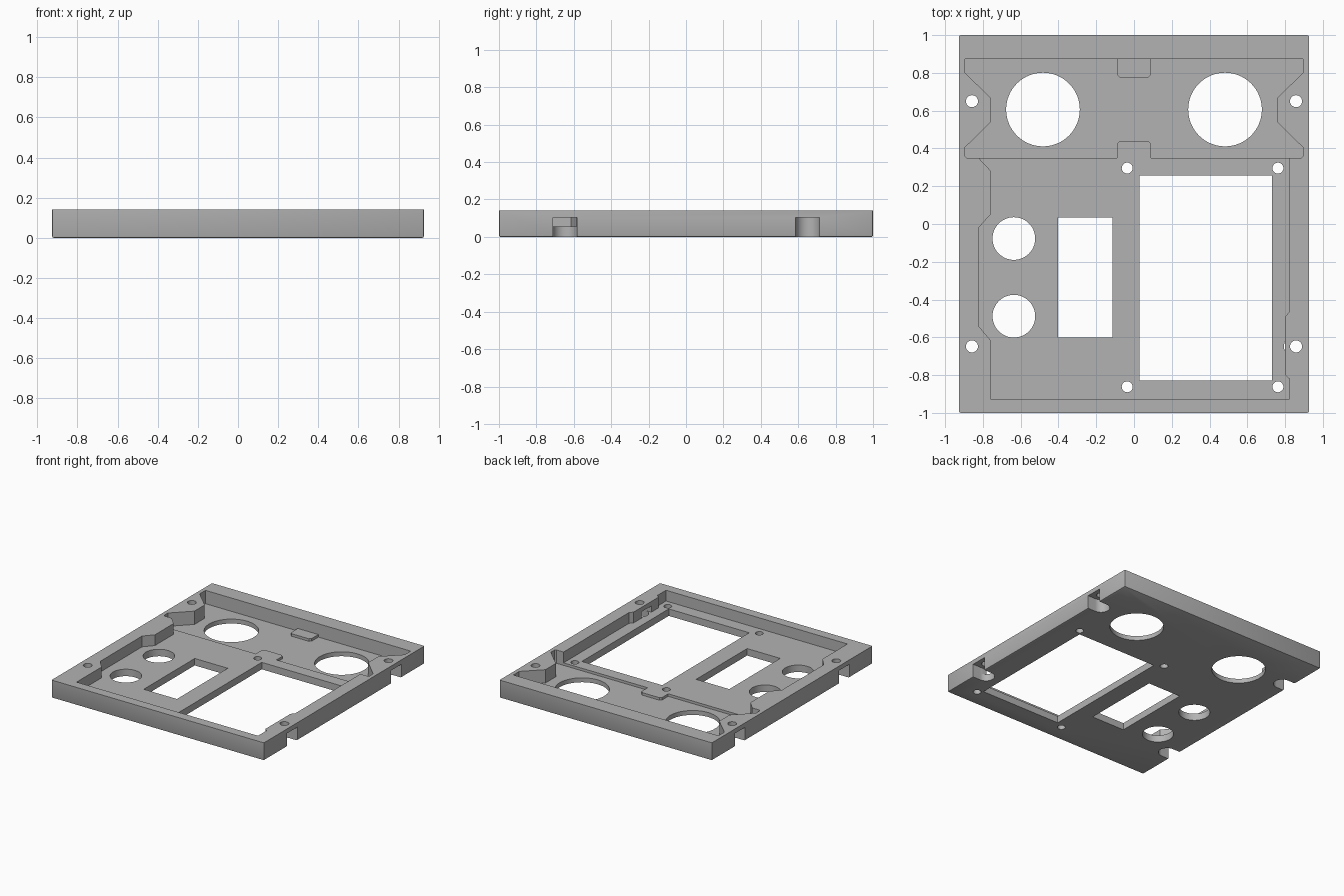
import bpy, bmesh
from math import cos, sin, tau, radians

if "Cube" in bpy.data.objects:
    bpy.data.objects.remove(bpy.data.objects["Cube"])

grey = bpy.data.materials.new("plain_grey")
grey.use_nodes = True
grey.diffuse_color = (0.45, 0.45, 0.45, 1)
grey.node_tree.nodes["Principled BSDF"].inputs["Base Color"].default_value = (0.45, 0.45, 0.45, 1)

HALF_X, HEIGHT = 0.926, 0.14
FLOOR, DEEP_FLOOR = 0.055, 0.035
ABOVE, BELOW = 0.2, -0.05


def prism(name, outline, z0, z1, bevel=0):
    """Extrude a flat outline between two heights."""
    bm = bmesh.new()
    base = bm.faces.new([bm.verts.new((x, y, z0)) for x, y in outline])
    top = bmesh.ops.extrude_face_region(bm, geom=[base])["geom"]
    for v in top:
        if isinstance(v, bmesh.types.BMVert):
            v.co.z = z1
    bmesh.ops.recalc_face_normals(bm, faces=bm.faces)
    if bevel:  # soften every edge except the upper rim
        edges = [e for e in bm.edges if min(v.co.z for v in e.verts) < z0 + 0.001]
        bmesh.ops.bevel(bm, geom=edges, offset=bevel, segments=2, profile=0.5, affect='EDGES')
    mesh = bpy.data.meshes.new(name)
    bm.to_mesh(mesh)
    bm.free()
    mesh.materials.append(grey)
    ob = bpy.data.objects.new(name, mesh)
    bpy.context.collection.objects.link(ob)
    return ob


def rect(x0, x1, y0, y1):
    return [(x0, y0), (x1, y0), (x1, y1), (x0, y1)]


def circle(x, y, r, n=48):
    return [(x + r * cos(tau * i / n), y + r * sin(tau * i / n)) for i in range(n)]


def cut(outline, z0=BELOW, z1=ABOVE):
    """Subtract a prism from the panel."""
    cutter = prism("cutter", outline, z0, z1)
    cutter.hide_render = True
    mod = panel.modifiers.new("cut", 'BOOLEAN')
    mod.operation, mod.solver, mod.object = 'DIFFERENCE', 'EXACT', cutter
    bpy.context.view_layer.objects.active = panel
    bpy.ops.object.modifier_apply(modifier=mod.name)
    bpy.data.objects.remove(cutter)


panel = prism("panel_frame", rect(-HALF_X, HALF_X, -1, 1), 0, HEIGHT, bevel=0.008)

# Front pocket, stepped around the screw bosses
cut([(-0.823, 0.4), (-0.823, 0.35), (-0.76, 0.283), (-0.76, 0.05), (-0.823, -0.02),
     (-0.823, -0.54), (-0.76, -0.615), (-0.76, -0.926), (0.823, -0.926), (0.823, -0.82),
     (0.80, -0.80), (0.80, -0.49), (0.823, -0.465), (0.823, 0.4)], FLOOR)

# Deeper back pocket, the same on both sides
side = [(0.885, 0.35), (0.895, 0.36), (0.895, 0.405), (0.758, 0.54), (0.758, 0.668),
        (0.895, 0.80), (0.895, 0.873)]
cut(side + [(-x, y) for x, y in reversed(side)], DEEP_FLOOR)

# Large and medium round openings
for x in (-0.482, 0.482):
    cut(circle(x, 0.606, 0.195, 64))
for y in (-0.077, -0.488):
    cut(circle(-0.636, y, 0.113))

# Rectangular windows
cut(rect(-0.402, -0.113, -0.6, 0.035))
cut(rect(0.028, 0.73, -0.828, 0.256))

# Small mounting holes around the large window
for x in (-0.036, 0.762):
    for y in (0.296, -0.862):
        cut(circle(x, y, 0.029, 24))

# Corner screw holes with slots open to the side and underside
SLOT_R, SLOT_TOP = 0.064, 0.105
for s in (-1, 1):
    for y in (-0.648, 0.65):
        cut(circle(s * 0.858, y, 0.032, 24))
        slot = [(s * (0.858 - SLOT_R * sin(tau * i / 48)), y + SLOT_R * cos(tau * i / 48))
                for i in range(25)]
        cut(slot + [(s * 1.0, y - SLOT_R), (s * 1.0, y + SLOT_R)], BELOW, SLOT_TOP)

# Opening from the front right slot into the pocket
cut(rect(0.78, 0.87, -0.711, -0.585), FLOOR, SLOT_TOP - 0.001)

# Raised tabs in the back pocket
tabs = [prism("front_tab", [(-0.09, 0.35), (0.09, 0.35), (0.09, 0.425), (0.075, 0.44),
                            (-0.075, 0.44), (-0.09, 0.425)], DEEP_FLOOR - 0.01, FLOOR),
        prism("back_tab", [(-0.09, 0.88), (-0.09, 0.79), (-0.075, 0.775), (0.075, 0.775),
                           (0.09, 0.79), (0.09, 0.88)], DEEP_FLOOR - 0.01, FLOOR)]

# Smooth the round walls, keep edges crisp
bpy.ops.object.select_all(action='DESELECT')
for ob in [panel] + tabs:
    ob.select_set(True)
bpy.context.view_layer.objects.active = panel
bpy.ops.object.shade_smooth_by_angle(angle=radians(30))
